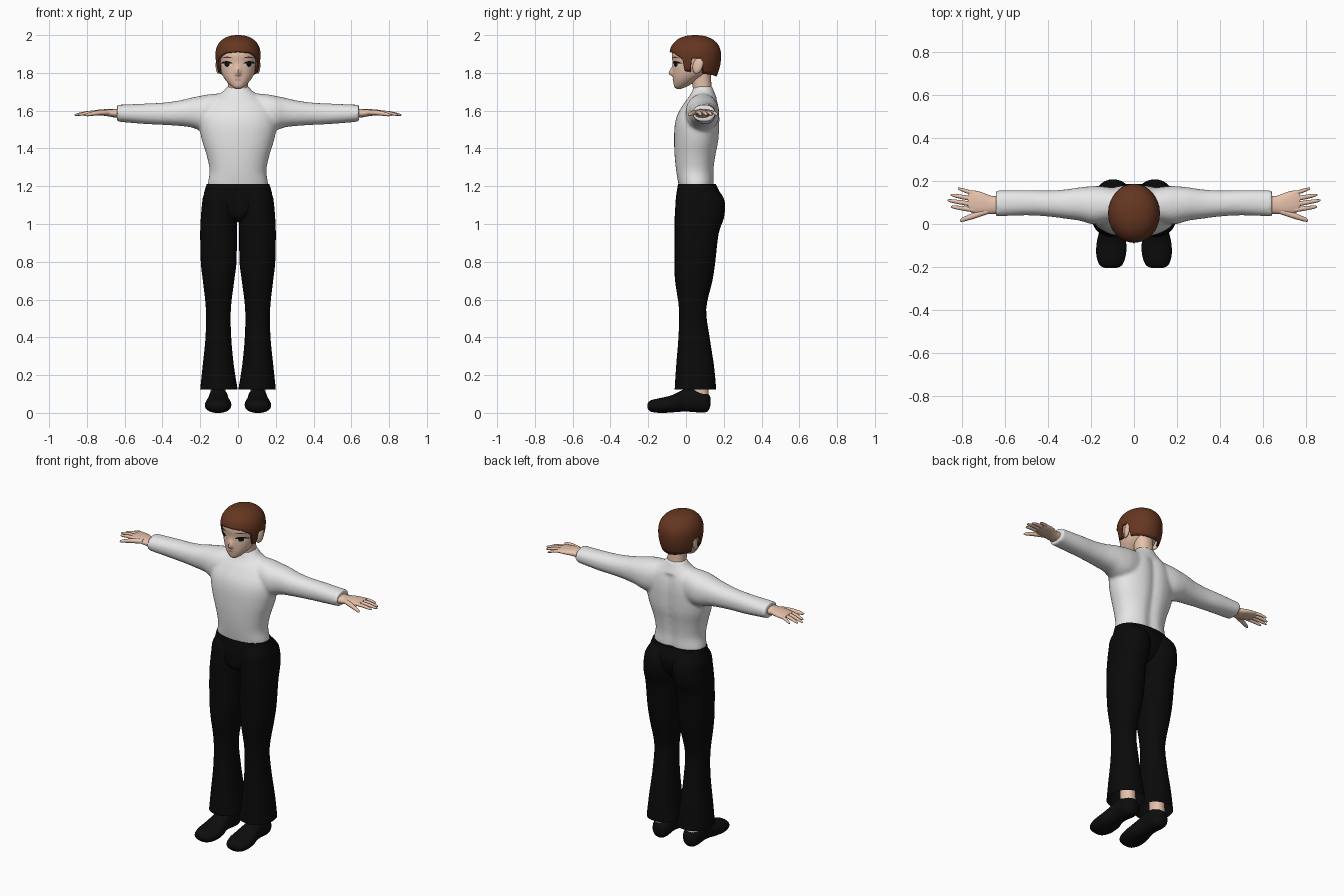
import bpy, bmesh, math
from mathutils import Vector
from mathutils.bvhtree import BVHTree

cube = bpy.data.objects.get("Cube")
if cube:
    bpy.data.objects.remove(cube, do_unlink=True)


def material(name, r, g, b):
    mat = bpy.data.materials.new(name)
    mat.use_nodes = True
    mat.diffuse_color = (r, g, b, 1)
    shader = mat.node_tree.nodes["Principled BSDF"]
    shader.inputs["Base Color"].default_value = (r, g, b, 1)
    shader.inputs["Roughness"].default_value = 0.8
    return mat


SKIN = material("skin", 0.8, 0.54, 0.41)
HAIR = material("brown hair", 0.13, 0.037, 0.015)
SHIRT = material("white cloth", 0.8, 0.8, 0.8)
TROUSERS = material("black cloth", 0.003, 0.003, 0.003)
SHOE = material("black leather", 0.004, 0.004, 0.004)
EYE_WHITE = material("eye white", 0.75, 0.72, 0.7)
EYE_DARK = material("eye black", 0.006, 0.005, 0.005)
LIP = material("lip", 0.5, 0.2, 0.16)


def smooth_sections(sections, steps):
    """Catmull-Rom resampling of the cross-sections."""
    rows = [Vector(s) for s in sections]
    out = []
    for i in range(len(rows) - 1):
        p0, p1, p2 = rows[max(i - 1, 0)], rows[i], rows[i + 1]
        p3 = rows[min(i + 2, len(rows) - 1)]
        for k in range(steps):
            t = k / steps
            out.append(p1 + (p2 - p0) * (t / 2)
                       + (p0 * 2 - p1 * 5 + p2 * 4 - p3) * (t * t / 2)
                       + (p1 * 3 - p0 - p2 * 3 + p3) * (t ** 3 / 2))
    return out + [rows[-1]]


def loft(bm, axis, sections, side=1, n=32, power=2.2, steps=4, caps=(True, True)):
    """Skin oval sections (position, a min, a max, b min, b max) along an axis."""
    rings = []
    for pos, a0, a1, b0, b1 in smooth_sections(sections, steps):
        ring = []
        for k in range(n):
            c, s = math.cos(math.tau * k / n), math.sin(math.tau * k / n)
            a = (a0 + a1) / 2 + (a1 - a0) / 2 * math.copysign(abs(c) ** (2 / power), c)
            b = (b0 + b1) / 2 + (b1 - b0) / 2 * math.copysign(abs(s) ** (2 / power), s)
            x, y, z = {"X": (pos, a, b), "Y": (a, pos, b), "Z": (a, b, pos)}[axis]
            ring.append(bm.verts.new((x * side, y, z)))
        rings.append(ring)
    for low, high in zip(rings, rings[1:]):
        for k in range(n):
            j = (k + 1) % n
            bm.faces.new((low[k], low[j], high[j], high[k]))
    for ring, cap in zip((rings[0], rings[-1]), caps):
        if cap:
            bm.faces.new(ring)


def finish(bm, name, mat, recalc=True):
    if recalc:
        bmesh.ops.recalc_face_normals(bm, faces=bm.faces[:])
    mesh = bpy.data.meshes.new(name)
    bm.to_mesh(mesh)
    bm.free()
    mesh.materials.append(mat)
    obj = bpy.data.objects.new(name, mesh)
    bpy.context.collection.objects.link(obj)
    bpy.ops.object.select_all(action="DESELECT")
    obj.select_set(True)
    bpy.context.view_layer.objects.active = obj
    bpy.ops.object.shade_smooth_by_angle(angle=math.radians(50))
    return obj


def wide(sections):
    """Symmetric sections from (z, half width, front, back)."""
    return [(z, -w, w, f, b) for z, w, f, b in sections]


# Shirt: torso and sleeves fused into one skin
bm = bmesh.new()
loft(bm, "Z", wide([
    (1.17, .15, -.03, .14), (1.21, .16, -.04, .15), (1.28, .15, -.052, .15),
    (1.36, .165, -.06, .16), (1.44, .19, -.063, .175), (1.52, .205, -.06, .18),
    (1.58, .2, -.045, .18), (1.64, .165, -.01, .172), (1.68, .11, .02, .157),
    (1.71, .07, .035, .145), (1.728, .06, .04, .14)]), n=48)
for v in bm.verts:
    if v.co.y > .05 and v.co.z < 1.66:
        v.co.y -= .014 * math.exp(-(v.co.x / .03) ** 2)
for side in (1, -1):
    loft(bm, "X", [
        (.05, .02, .16, 1.5, 1.695), (.15, 0, .175, 1.49, 1.687),
        (.2, 0, .175, 1.495, 1.678), (.25, .015, .17, 1.512, 1.668),
        (.32, .025, .16, 1.52, 1.652), (.4, .035, .155, 1.525, 1.642),
        (.5, .04, .157, 1.53, 1.637), (.64, .035, .155, 1.542, 1.631)], side)
shirt = finish(bm, "shirt", SHIRT)
remesh = shirt.modifiers.new("fuse", "REMESH")
remesh.mode, remesh.voxel_size, remesh.use_smooth_shade = "VOXEL", 0.009, True
relax = shirt.modifiers.new("relax", "SMOOTH")
relax.factor, relax.iterations = 0.5, 5

# Trousers: seat and flared legs
bm = bmesh.new()
loft(bm, "Z", wide([
    (1.212, .166, -.042, .158), (1.15, .182, -.052, .185), (1.1, .175, -.052, .18),
    (1.04, .09, -.045, .15), (1.01, .03, 0, .1)]), n=48)
for side in (1, -1):
    loft(bm, "Z", [
        (1.2, .02, .155, -.02, .15), (1.15, .004, .183, -.05, .193),
        (1.1, 0, .191, -.056, .207), (1.03, .003, .197, -.06, .2),
        (.95, .006, .2, -.06, .173), (.8, .008, .197, -.06, .155),
        (.7, .02, .186, -.058, .14), (.55, .038, .17, -.037, .107),
        (.4, .036, .172, -.04, .125), (.25, .022, .187, -.052, .148),
        (.125, .002, .2, -.06, .16)], side, caps=(True, False))
finish(bm, "trousers", TROUSERS)

for side, label in ((1, "left"), (-1, "right")):
    # Ankle and shoe
    bm = bmesh.new()
    loft(bm, "Z", [(.07, .065, .145, .03, .122), (.26, .065, .145, .02, .11)], side, n=20)
    finish(bm, label + "_ankle", SKIN)
    bm = bmesh.new()
    loft(bm, "Y", [
        (-.205, .085, .13, .03, .045), (-.19, .055, .16, .008, .065),
        (-.14, .037, .175, 0, .078), (-.08, .037, .172, .002, .092),
        (-.03, .05, .16, .006, .115), (.02, .055, .155, .006, .135),
        (.08, .05, .155, .002, .125), (.115, .06, .145, .008, .105),
        (.13, .085, .12, .04, .08)], side, n=28)
    finish(bm, label + "_shoe", SHOE)

    # Hand with palm, thumb and four fingers
    bm = bmesh.new()
    loft(bm, "X", [
        (.62, .045, .13, 1.56, 1.612), (.66, .047, .13, 1.565, 1.608),
        (.7, .045, .145, 1.572, 1.608), (.74, .05, .155, 1.576, 1.605),
        (.77, .06, .152, 1.582, 1.6)], side, n=24)
    for x0, y0, x1, y1, r in (
            (.68, .06, .808, .016, .015), (.74, .065, .848, .08, .011),
            (.74, .09, .865, .11, .011), (.74, .115, .85, .135, .011),
            (.74, .14, .817, .165, .01)):
        digit = []
        for t, k in ((0, 1), (.5, .95), (.9, .65), (1, .2)):
            x, y, z = x0 + (x1 - x0) * t, y0 + (y1 - y0) * t, 1.592 - .016 * t * t
            digit.append((x, y - r * k, y + r * k, z - r * k * .9, z + r * k * .9))
        loft(bm, "X", digit, side, n=12, power=2)
    finish(bm, label + "_hand", SKIN)

    # Ear
    bm = bmesh.new()
    bmesh.ops.create_uvsphere(bm, u_segments=16, v_segments=12, radius=1)
    for v in bm.verts:
        x, y, z = v.co
        v.co = (side * (.104 + .013 * x + .006 * y), .063 + .027 * y + .008 * z, 1.84 + .044 * z)
    finish(bm, label + "_ear", SKIN)

# Neck
bm = bmesh.new()
loft(bm, "Z", wide([(1.68, .058, .04, .14), (1.73, .052, .035, .135), (1.82, .055, .02, .13)]))
finish(bm, "neck", SKIN)

# Head with a pulled-out nose
bm = bmesh.new()
loft(bm, "Z", wide([
    (1.716, .012, -.05, -.025), (1.728, .034, -.062, .005), (1.76, .065, -.068, .06),
    (1.8, .088, -.07, .115), (1.85, .1, -.07, .15), (1.9, .106, -.074, .165),
    (1.95, .09, -.055, .15), (1.98, .05, -.01, .11)]), n=72, power=2.1, steps=6)
for v in bm.verts:
    if v.co.y < 0:
        drop = 1.797 - v.co.z
        reach = .012 if drop > 0 else .03
        v.co.y -= .022 * math.exp(-(v.co.x / .013) ** 2 - (drop / reach) ** 2)
bmesh.ops.recalc_face_normals(bm, faces=bm.faces[:])
face_tree = BVHTree.FromBMesh(bm)
finish(bm, "head", SKIN)


def face_plate(name, mat, cx, cz, rx, rz, lift, bend=0):
    """Thin oval laid over the face."""
    bm = bmesh.new()
    rings, n = [], 24
    for r in (.05, .4, .7, 1):
        ring = []
        for k in range(n):
            c, s = math.cos(math.tau * k / n) * r, math.sin(math.tau * k / n) * r
            x, z = cx + rx * c, cz + rz * s + bend * c * c
            hit, normal, _, _ = face_tree.ray_cast(Vector((x, -1, z)), Vector((0, 1, 0)))
            ring.append(bm.verts.new(hit + normal * lift))
        rings.append(ring)
    bm.faces.new(rings[0])
    for inner, outer in zip(rings, rings[1:]):
        for k in range(n):
            j = (k + 1) % n
            bm.faces.new((inner[k], outer[k], outer[j], inner[j]))
    finish(bm, name, mat, recalc=False)


# Eyes, lashes, brows and mouth
for side, label in ((1, "left"), (-1, "right")):
    face_plate(label + "_eye", EYE_WHITE, side * .057, 1.844, .026, .013, .0015)
    face_plate(label + "_iris", EYE_DARK, side * .056, 1.845, .013, .013, .003)
    face_plate(label + "_lash", EYE_DARK, side * .058, 1.857, .03, .006, .0045, -.007)
    face_plate(label + "_brow", HAIR, side * .056, 1.883, .028, .003, .002, -.005)
face_plate("mouth", LIP, 0, 1.763, .018, .0035, .0015)

# Hair cap: hairline height by angle from the front, rising to the crown
HAIRLINE = [(0, 1.912), (35, 1.905), (52, 1.885), (60, 1.872), (64, 1.81), (78, 1.805),
            (82, 1.875), (105, 1.875), (110, 1.795), (180, 1.78)]


def hairline(angle):
    for (a0, z0), (a1, z1) in zip(HAIRLINE, HAIRLINE[1:]):
        if angle <= a1:
            return z0 + (z1 - z0) * (angle - a0) / (a1 - a0)


bm = bmesh.new()
columns, rows, grid = 180, 16, []
for i in range(columns):
    degrees = i * 360 / columns
    base, a = hairline(min(degrees, 360 - degrees)), math.radians(degrees)
    column = []
    for j in range(rows + 1):
        z = base + (2 - base) * math.sin(j / rows * math.pi / 2)
        t = (z - 1.89) / .11
        r = max(0, 1 - t ** 2.3) ** (1 / 2.3) if t > 0 else 1 - .18 * t * t
        column.append(bm.verts.new((.12 * r * math.sin(a), .049 - .137 * r * math.cos(a), z)))
    grid.append(column)
for i in range(columns):
    left, right = grid[i], grid[(i + 1) % columns]
    for j in range(rows):
        bm.faces.new((left[j], right[j], right[j + 1], left[j + 1]))
bmesh.ops.remove_doubles(bm, verts=bm.verts[:], dist=0.0001)
hair = finish(bm, "hair", HAIR, recalc=False)
shell = hair.modifiers.new("thickness", "SOLIDIFY")
shell.thickness, shell.offset = 0.012, -1
